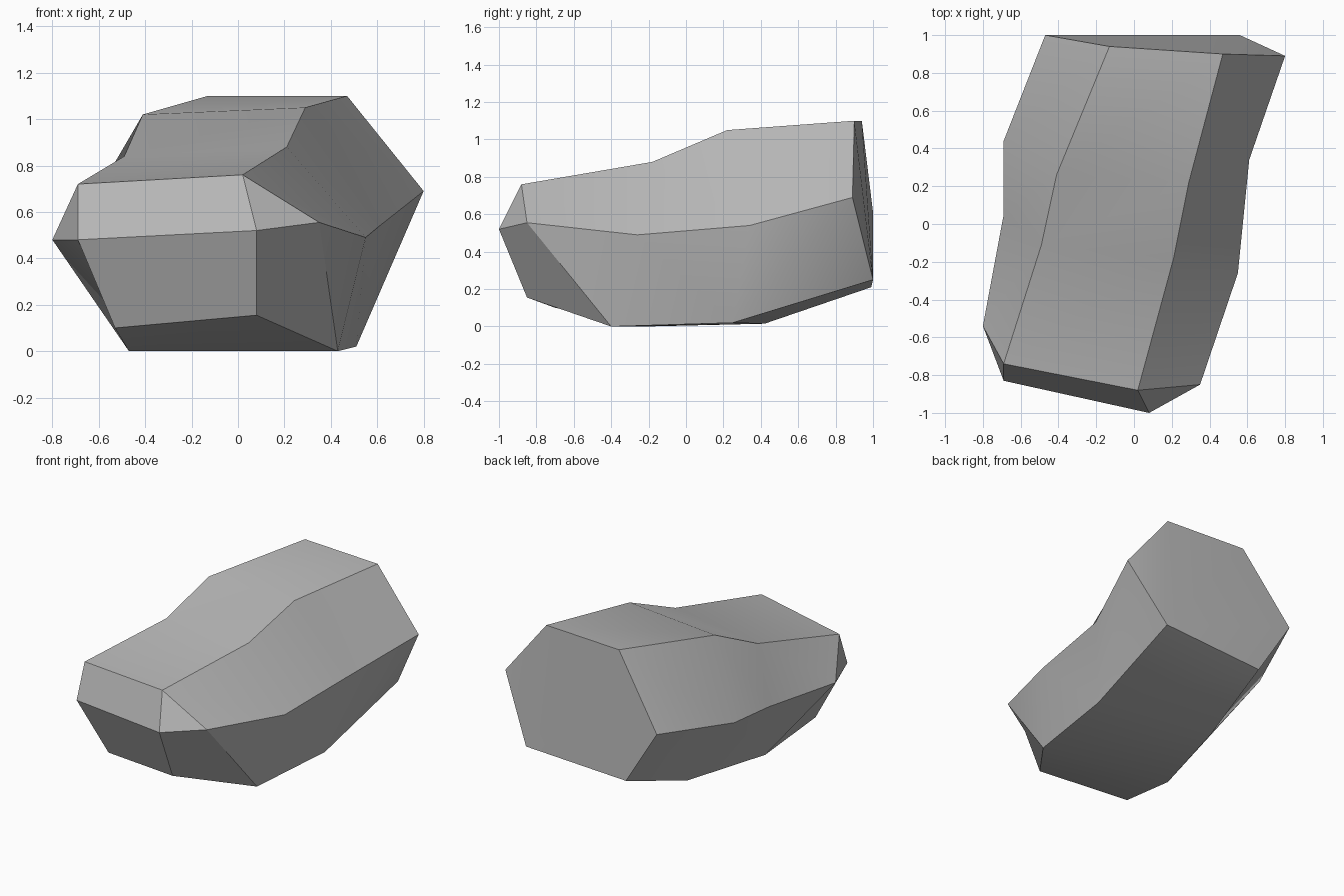
import bpy
import bmesh
import math

# Remove the default cube
cube = bpy.data.objects.get("Cube")
if cube:
    bpy.data.objects.remove(cube, do_unlink=True)

# Stone colour
stone = bpy.data.materials.new("stone_grey")
stone.use_nodes = True
colour = (0.47, 0.47, 0.47, 1)
stone.diffuse_color = colour
stone.node_tree.nodes["Principled BSDF"].inputs["Base Color"].default_value = colour

# Six long ridge lines, each running from the front to the back of the boulder
ridges = {
    "top_left": [(-.69, -.74, .72), (-.49, -.11, .84), (-.41, .26, 1.02), (-.13, .94, 1.1)],
    "top_right": [(.02, -.88, .76), (.21, -.18, .88), (.29, .22, 1.05), (.47, .9, 1.1)],
    "side_right": [(.35, -.85, .555), (.55, -.26, .49), (.61, .34, .54), (.8, .89, .69)],
    "base_right": [(.08, -.85, .155), (.43, -.4, 0), (.51, .25, .02), (.56, 1, .25)],
    "base_left": [(-.53, -.7, .1), (-.47, -.22, 0), (-.3, .42, .015), (-.22, .99, .21)],
    "side_left": [(-.8, -.54, .48), (-.69, .05, .505), (-.69, .44, .54), (-.47, 1, .61)],
}

bm = bmesh.new()
rails = {name: [bm.verts.new(point) for point in line] for name, line in ridges.items()}
top_l, top_r = rails["top_left"], rails["top_right"]
side_l, side_r = rails["side_left"], rails["side_right"]
base_l, base_r = rails["base_left"], rails["base_right"]

# Blunt nose edge at the front
nose_l = bm.verts.new((-.69, -.83, .48))
nose_r = bm.verts.new((.08, -1, .52))


def face(*verts):
    return bm.faces.new(verts)


def strip(first, second, start=0):
    """Bridge two neighbouring ridges with quads."""
    for i in range(start, len(first) - 1):
        face(first[i], first[i + 1], second[i + 1], second[i])


# Long faces: top, shoulders and underside
strip(top_l, top_r)
strip(top_r, side_r)
strip(base_r, base_l)
strip(side_l, top_l)

# Lower flanks, with the last right panel folded on its diagonal
strip(base_l, side_l, start=1)
face(side_r[1], side_r[2], base_r[2], base_r[1])
face(side_r[2], side_r[3], base_r[2])
face(side_r[3], base_r[3], base_r[2])

# Front corners, the same on both sides
for top, side, base, nose in ((top_r, side_r, base_r, nose_r),
                              (top_l, side_l, base_l, nose_l)):
    face(side[0], side[1], base[1])
    face(nose, side[0], base[1], base[0])
    face(top[0], side[0], nose)

# Front facets above and below the nose edge
face(top_l[0], top_r[0], nose_r, nose_l)
face(nose_l, nose_r, base_r[0], base_l[0])

# Back facets
face(top_r[-1], side_r[-1], base_r[-1])
face(top_r[-1], base_r[-1], base_l[-1], side_l[-1], top_l[-1])

bmesh.ops.recalc_face_normals(bm, faces=bm.faces[:])
mesh = bpy.data.meshes.new("boulder")
bm.to_mesh(mesh)
bm.free()
mesh.materials.append(stone)

# Place the boulder and keep its ridges crisp
boulder = bpy.data.objects.new("boulder", mesh)
bpy.context.collection.objects.link(boulder)
bpy.ops.object.select_all(action="DESELECT")
boulder.select_set(True)
bpy.context.view_layer.objects.active = boulder
bpy.ops.object.shade_smooth_by_angle(angle=math.radians(30))
